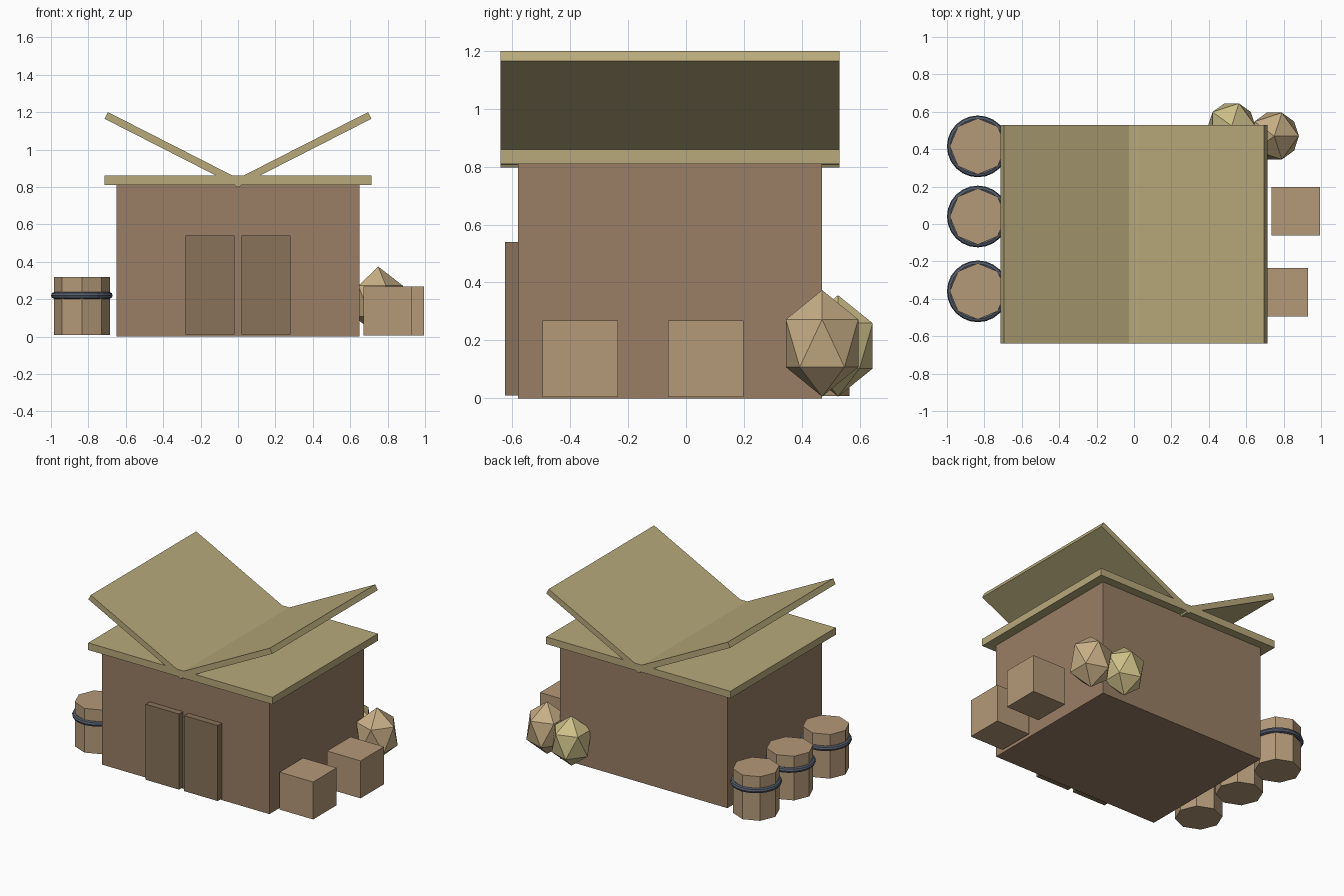
import bpy
from math import radians, cos, sin
from mathutils import Matrix

if "Cube" in bpy.data.objects:
    bpy.data.objects.remove(bpy.data.objects["Cube"])


def material(name, rgb):
    m = bpy.data.materials.new(name)
    m.diffuse_color = (*rgb, 1)
    m.use_nodes = True
    m.node_tree.nodes["Principled BSDF"].inputs["Base Color"].default_value = m.diffuse_color
    return m


WALL = material("wall_wood", (0.32, 0.21, 0.13))
DOOR = material("door_wood", (0.25, 0.17, 0.10))
STRAW = material("straw", (0.48, 0.40, 0.20))
CRATE = material("crate_wood", (0.46, 0.32, 0.19))
IRON = material("iron", (0.09, 0.11, 0.15))
SACK_A = material("sack_tan", (0.58, 0.43, 0.24))
SACK_B = material("sack_yellow", (0.62, 0.53, 0.25))


def finish(name, mat):
    ob = bpy.context.object
    ob.name = name
    ob.data.materials.append(mat)
    return ob


def box(name, lo, hi, mat):
    centre = [(a + b) / 2 for a, b in zip(lo, hi)]
    size = [b - a for a, b in zip(lo, hi)]
    bpy.ops.mesh.primitive_cube_add(size=1, location=centre)
    ob = finish(name, mat)
    ob.data.transform(Matrix.Diagonal((*size, 1)))
    return ob


# Hut body and flat roof slab
box("hut_body", (-0.65, -0.58, 0), (0.65, 0.47, 0.82), WALL)
box("roof_slab", (-0.715, -0.64, 0.81), (0.715, 0.53, 0.86), STRAW)

# Two tilted roof panels forming a V
tilt, length, thick = radians(27), 0.81, 0.04
for side, label in ((1, "right"), (-1, "left")):
    panel = box(f"roof_panel_{label}", (0, -0.64, 0), (length, 0.53, thick), STRAW)
    centre_x = cos(tilt) * length / 2 - sin(tilt) * thick / 2
    centre_z = sin(tilt) * length / 2 + cos(tilt) * thick / 2
    panel.location = (side * (-0.008 + centre_x), -0.055, 0.797 + centre_z)
    panel.rotation_euler.y = -side * tilt

# Double doors
for side, label in ((1, "right"), (-1, "left")):
    x0, x1 = sorted((side * 0.02, side * 0.28))
    box(f"door_{label}", (x0, -0.625, 0.01), (x1, -0.57, 0.54), DOOR)

# Barrels with an iron hoop
for i, y in enumerate((-0.36, 0.04, 0.415)):
    bpy.ops.mesh.primitive_cylinder_add(vertices=8, radius=0.15, depth=0.31,
                                        location=(-0.835, y, 0.163))
    finish(f"barrel_{i + 1}", CRATE)
    bpy.ops.mesh.primitive_torus_add(major_radius=0.147, minor_radius=0.018,
                                     major_segments=24, minor_segments=8,
                                     location=(-0.835, y, 0.22))
    finish(f"barrel_hoop_{i + 1}", IRON)

# Crates
box("crate_front", (0.67, -0.495, 0.005), (0.93, -0.235, 0.268), CRATE)
box("crate_back", (0.735, -0.062, 0.005), (0.995, 0.198, 0.268), CRATE)

# Faceted sacks at the back corner
for name, loc, r, rz, mat in (("sack_right", (0.75, 0.47, 0.19), 0.147, 0.184, SACK_A),
                              ("sack_back", (0.522, 0.525, 0.181), 0.141, 0.175, SACK_B)):
    bpy.ops.mesh.primitive_ico_sphere_add(subdivisions=1, radius=1, location=loc)
    finish(name, mat).data.transform(Matrix.Diagonal((r, r, rz, 1)))
